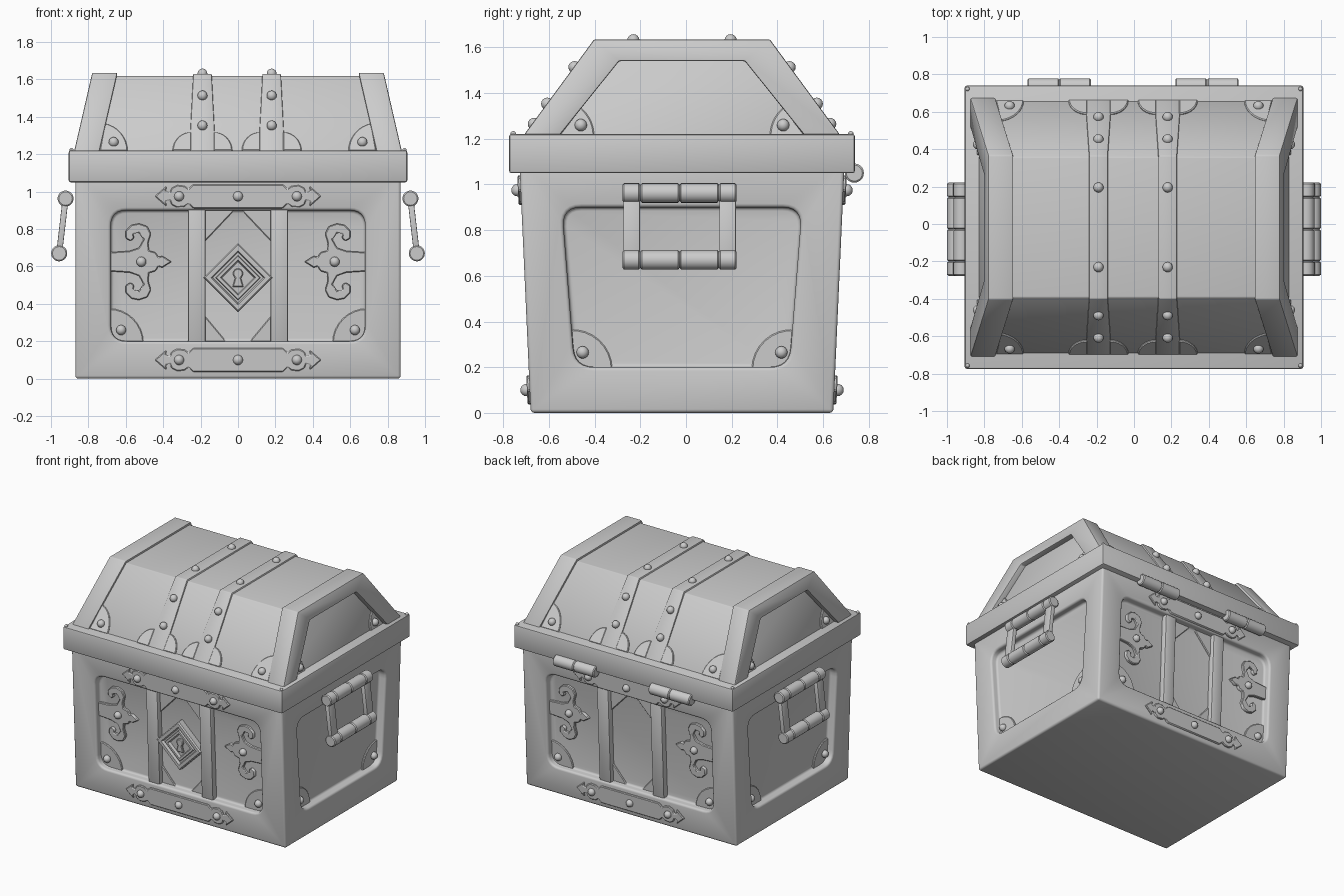
import bpy, bmesh, math
from mathutils import Vector

if "Cube" in bpy.data.objects:
    bpy.data.objects.remove(bpy.data.objects["Cube"])

CY = -0.0175          # centre of the chest in y
DEEP = -0.055         # depth of the recessed panels
rivets = []
cutters = []


def loft(name, loops, bevel=0.0, seg=2, cuts=()):
    """Closed solid through equal-length loops of points."""
    bm = bmesh.new()
    vs = [[bm.verts.new(p) for p in l] for l in loops]
    n = len(vs[0])
    for a, b in zip(vs, vs[1:]):
        for i in range(n):
            j = (i + 1) % n
            bm.faces.new((a[i], a[j], b[j], b[i]))
    bm.faces.new(vs[0][::-1])
    bm.faces.new(vs[-1])
    bmesh.ops.recalc_face_normals(bm, faces=bm.faces)
    me = bpy.data.meshes.new(name)
    bm.to_mesh(me)
    bm.free()
    ob = bpy.data.objects.new(name, me)
    bpy.context.collection.objects.link(ob)
    for c in cuts:
        m = ob.modifiers.new("cut", 'BOOLEAN')
        m.object, m.operation, m.solver = c, 'DIFFERENCE', 'EXACT'
    if bevel:
        m = ob.modifiers.new("bevel", 'BEVEL')
        m.width, m.segments = bevel, seg
        m.limit_method, m.angle_limit = 'ANGLE', math.radians(40)
    return ob


def plate(name, surf, outline, d0, d1, bevel=0.005, seg=1):
    return loft(name, [[surf(u, z, d) for u, z in outline] for d in (d0, d1)], bevel, seg)


def rounded(pts, r, n=6):
    out = []
    pts = [Vector(p) for p in pts]
    for i, p in enumerate(pts):
        a = p + (pts[i - 1] - p).normalized() * r
        b = p + (pts[(i + 1) % len(pts)] - p).normalized() * r
        for k in range(n + 1):
            t = k / n
            out.append(tuple(a * (1 - t) ** 2 + p * 2 * t * (1 - t) + b * t * t))
    return out


def sector(c, r, a0, a1, n=8):
    angs = [math.radians(a0 + (a1 - a0) * k / n) for k in range(n + 1)]
    return [c] + [(c[0] + r * math.cos(a), c[1] + r * math.sin(a)) for a in angs]


def rect(x, z0, z1, w):
    return [(x - w, z0), (x + w, z0), (x + w, z1), (x - w, z1)]


def tube(name, axis, c, sections, n=20):
    """Stepped round bar along x or y; sections are (position, radius)."""
    loops = []
    for p, r in sections:
        ring = [(r * math.cos(k * math.tau / n), r * math.sin(k * math.tau / n)) for k in range(n)]
        loops.append([(p, c[0] + a, c[1] + b) if axis == 'x' else (c[0] + a, p, c[1] + b) for a, b in ring])
    return loft(name, loops)


def jointed(p0, p1, ends, r):
    """Bar profile with narrow grooves at the joints."""
    out, cuts = [], [p0] + ends + [p1]
    for a, b in zip(cuts, cuts[1:]):
        out += [(a + .001, r - .007), (a + .007, r), (b - .007, r), (b - .001, r - .007)]
    return out


# Surface maps: (across, height, outward offset) -> world point
def body_face(s):
    return lambda u, z, d: Vector((u, CY + s * (.6625 + .045 * z + d), z))


def body_side(s):
    return lambda u, z, d: Vector((s * (.87 + d), CY + u, z))


def lid_slope(s):
    return lambda u, z, d: Vector((u, CY + s * (.672 - .746 * (z - 1.22) + .8 * d), z + .6 * d))


def lid_end(s):
    return lambda u, z, d: Vector((s * (.875 - .23 * (z - 1.22) + d), CY + u, z))


# Body with four rounded recessed panels
for s in (-1, 1):
    front_hole = rounded([(-.68, .2), (.68, .2), (.68, .9), (-.68, .9)], .085)
    side_hole = rounded([(-.47, .2), (.47, .2), (.525, .9), (-.525, .9)], .085)
    cutters.append(plate("panel_cutter", body_face(s), front_hole, DEEP, .1, 0))
    cutters.append(plate("panel_cutter", body_side(s), side_hole, DEEP, .1, 0))
for c in cutters:
    c.hide_render = True
f, b = body_face(-1), body_face(1)
loft("body", [[f(-.87, z, 0), f(.87, z, 0), b(.87, z, 0), b(-.87, z, 0)] for z in (0, 1.1)], .016, 3, cutters)

# Rim between body and lid
loft("rim", [[(x * .905, CY + y * .757, z) for x, y in ((-1, -1), (1, -1), (1, 1), (-1, 1))]
             for z in (1.05, 1.22)], .01)

# Lid: sloped shell, end frames and two straps
shell = [(-.672, 1.2), (.672, 1.2), (.672, 1.22), (.375, 1.618), (-.375, 1.618), (-.672, 1.22)]
loft("lid", [[lid_end(s)(y, z, -.045) for y, z in shell] for s in (-1, 1)], .006)
frame = [(-.69, 1.21), (-.69, 1.22), (-.385, 1.635), (.385, 1.635), (.69, 1.22), (.69, 1.21),
         (.54, 1.21), (.275, 1.54), (-.275, 1.54), (-.54, 1.21)]
for s in (-1, 1):
    plate("lid_end_frame", lid_end(s), frame, -.135, 0, .012, 2)
strap = [(-.687, 1.21), (.687, 1.21), (.382, 1.63), (-.382, 1.63)]
for x in (-.19, .18):
    loft("lid_strap", [[(x + k * (.07 - .05 * (z - 1.22)), CY + y, z) for y, z in strap] for k in (-1, 1)], .006)
    for s in (-1, 1):
        slope = lid_slope(s)
        plate("strap_foot", slope, sector((x + .06, 1.215), .1, 0, 90), -.01, .01)
        plate("strap_foot", slope, sector((x - .06, 1.215), .1, 90, 180), -.01, .01)
        rivets += [slope(x, 1.345, .014), slope(x, 1.505, .014), Vector((x, CY + s * .213, 1.631))]

# Corner plates on lid slopes, lid ends and body sides
for s in (-1, 1):
    for k in (-1, 1):
        flip = lambda pts: [(k * u, z) for u, z in pts]
        plate("lid_corner", lid_slope(s), flip(sector((-.74, 1.215), .15, 0, 80)), -.01, .007)
        rivets.append(lid_slope(s)(k * .665, 1.26, .008))
        plate("lid_end_corner", lid_end(s), flip(sector((-.54, 1.215), .155, 0, 52)), -.06, -.035)
        rivets.append(lid_end(s)(k * .443, 1.26, -.032))
        plate("side_corner", body_side(s), flip(sector((-.48, .19), .175, 0, 95)), -.07, -.045)
        rivets.append(body_side(s)(k * .435, .265, -.04))

# Front and back ironwork
half_fleur = [(-.02, .05), (.10, .058), (.15, .075), (.175, .12), (.15, .155), (.12, .15), (.125, .125),
              (.105, .11), (.08, .125), (.078, .165), (.11, .197), (.15, .205), (.195, .19), (.215, .15),
              (.20, .10), (.205, .06), (.24, .05), (.255, .025), (.275, .032), (.325, 0)]
fleur = half_fleur + [(a, -c) for a, c in half_fleur[-2::-1]]
tip = [(.24, .064), (.265, .04), (.285, .055), (.325, .06), (.355, .045), (.365, .02), (.385, .025),
       (.382, .055), (.445, 0)]
right = tip[::-1] + [(a, -c) for a, c in tip[:-1]][::-1]
right = tip + [(a, -c) for a, c in tip[-2::-1]]
band = right + [(-a, c) for a, c in right[::-1]]
for s in (-1, 1):
    face = body_face(s)
    for z in (.975, .1):
        plate("iron_band", face, [(a, z + c) for a, c in band], -.02, .012)
        rivets += [face(x, z, .014) for x in (-.315, 0, .315)]
    for k in (-1, 1):
        flip = lambda pts: [(k * u, z) for u, z in pts]
        plate("panel_post", face, rect(k * .22, .19, .91, .047), -.07, -.012, .008, 2)
        plate("fleur_mount", face, flip([(.68 - a, .625 + c) for a, c in fleur]), -.07, -.035)
        rivets.append(face(k * .517, .625, -.03))
        plate("panel_corner", face, flip(sector((-.69, .19), .185, 0, 90)), -.07, -.045)
        rivets.append(face(k * .625, .26, -.04))
        for tri in ([(.18, .19), (.055, .19), (.18, .34)], [(.18, .91), (.01, .91), (.18, .73)]):
            plate("panel_gusset", face, flip(tri), -.07, -.046)

# Stepped diamond lock with keyhole
face = body_face(-1)
steps = [(.185, -.07), (.185, -.012), (.175, -.002), (.145, -.002), (.135, -.022), (.12, -.022),
         (.115, -.008), (.095, -.008), (.085, -.028)]
loft("lock_plate", [[face(a * r, .54 + c * r, d) for a, c in ((1, 0), (0, 1), (-1, 0), (0, -1))] for r, d in steps])
arc = [math.radians(-55 + 290 * k / 14) for k in range(15)]
key = [(.027 * math.cos(a), .562 + .027 * math.sin(a)) for a in arc] + [(-.03, .49), (.03, .49)]
plate("keyhole", face, key, -.04, -.014)

# Side handles
for s in (-1, 1):
    for name, x, z in (("handle_mount", .922, .963), ("handle_grip", .956, .67)):
        tube(name, 'y', (s * x, z), jointed(-.278, .222, [-.2, -.028, .144], .043))
    for y in (-.238, .182):
        loft("handle_link", [[(s * (x + a * .016), y + c * .036, z) for a, c in ((-1, -1), (1, -1), (1, 1), (-1, 1))]
                             for x, z in ((.956, .67), (.922, .963))], .004)

# Back hinges
for x in (-.4, .39):
    tube("hinge", 'x', (.737, 1.05), jointed(x - .17, x + .17, [x], .042))

# All dome rivets as one object
bm = bmesh.new()
for p in rivets:
    g = bmesh.ops.create_uvsphere(bm, u_segments=14, v_segments=8, radius=.027)
    bmesh.ops.translate(bm, verts=g["verts"], vec=p)
for x, y in ((-.89, -.757), (.89, -.757), (.89, .722), (-.89, .722)):   # rim corner studs
    g = bmesh.ops.create_uvsphere(bm, u_segments=8, v_segments=6, radius=.012)
    bmesh.ops.translate(bm, verts=g["verts"], vec=(x, y, 1.222))
me = bpy.data.meshes.new("rivets")
bm.to_mesh(me)
bm.free()
bpy.context.collection.objects.link(bpy.data.objects.new("rivets", me))

# Apply modifiers, drop cutters, smooth shading
bpy.ops.object.select_all(action='SELECT')
bpy.context.view_layer.objects.active = bpy.data.objects["body"]
bpy.ops.object.convert(target='MESH')
for c in cutters:
    bpy.data.objects.remove(c)
bpy.ops.object.select_all(action='SELECT')
bpy.ops.object.shade_smooth_by_angle(angle=math.radians(35))
